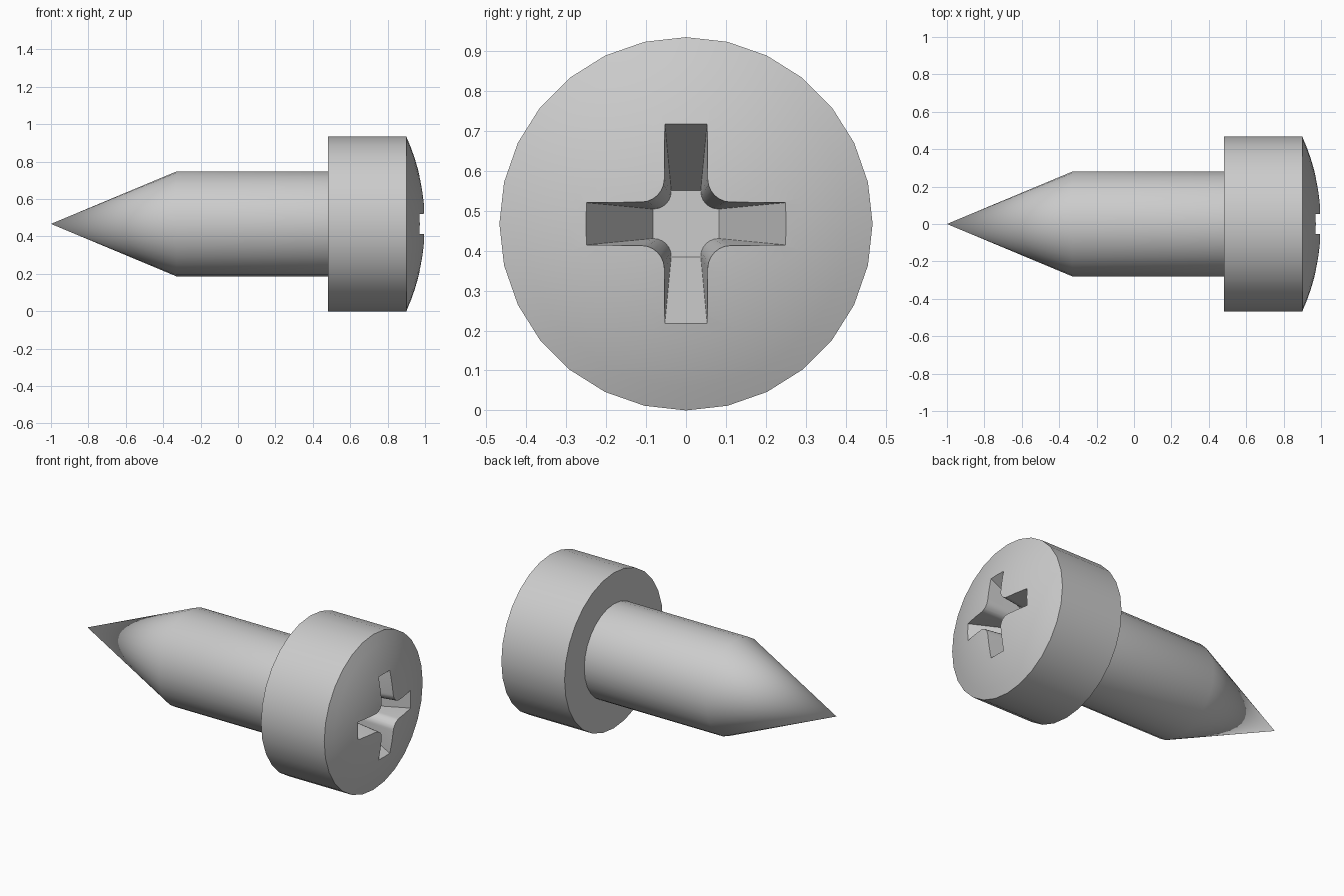
import bpy, bmesh
from math import pi, sin, cos, sqrt
from mathutils import Vector

if "Cube" in bpy.data.objects:
    bpy.data.objects.remove(bpy.data.objects["Cube"])

SIDES = 28
R_HEAD, R_SHAFT = 0.467, 0.28
AXIS_Z = R_HEAD
FLOOR_X, TOP_X = 0.70, 1.05


def finish(bm, name):
    bmesh.ops.recalc_face_normals(bm, faces=bm.faces[:])
    mesh = bpy.data.meshes.new(name)
    bm.to_mesh(mesh)
    bm.free()
    obj = bpy.data.objects.new(name, mesh)
    obj.location.z = AXIS_Z
    bpy.context.collection.objects.link(obj)
    return obj


# Screw body: pointed shank and domed head, revolved around x
profile = [(-1, 0), (-0.33, R_SHAFT), (0.48, R_SHAFT), (0.48, R_HEAD)]
dome_r = (R_HEAD ** 2 + 0.1 ** 2) / 0.2
for i in range(9):
    r = R_HEAD * (1 - i / 8)
    profile.append((1 - dome_r + sqrt(dome_r ** 2 - r ** 2), r))

bm = bmesh.new()
verts = [bm.verts.new((x, 0, r)) for x, r in profile]
edges = [bm.edges.new(pair) for pair in zip(verts, verts[1:])]
bmesh.ops.spin(bm, geom=verts + edges, cent=(0, 0, 0), axis=(1, 0, 0),
               angle=2 * pi, steps=SIDES, use_duplicate=False)
bmesh.ops.remove_doubles(bm, verts=bm.verts[:], dist=1e-4)
screw = finish(bm, "screw_body")


def cross_ring(bm, x, length, half_w, fillet_c):
    """Cross outline with rounded inner corners."""
    ring = []
    rad = fillet_c - half_w
    for q in range(4):
        pts = [(length, half_w)]
        for k in range(7):
            a = -pi / 2 - k * pi / 12
            pts.append((fillet_c + rad * cos(a), fillet_c + rad * sin(a)))
        pts.append((half_w, length))
        c, s = cos(q * pi / 2), sin(q * pi / 2)
        ring += [bm.verts.new((x, c * u - s * v, s * u + c * v)) for u, v in pts]
    return ring


# Tapered cross-shaped drive recess
bm = bmesh.new()
low = cross_ring(bm, FLOOR_X, 0.083, 0.037, 0.081)
high = cross_ring(bm, TOP_X, 0.298, 0.0576, 0.118)
bm.faces.new(low)
bm.faces.new(high)
n = len(low)
for i in range(n):
    j = (i + 1) % n
    bm.faces.new((low[i], low[j], high[j], high[i]))
cutter = finish(bm, "recess_cutter")
cutter.hide_render = True

mod = screw.modifiers.new("drive_recess", 'BOOLEAN')
mod.operation = 'DIFFERENCE'
mod.solver = 'EXACT'
mod.object = cutter
bpy.context.view_layer.objects.active = screw
screw.select_set(True)
bpy.ops.object.modifier_apply(modifier=mod.name)
bpy.data.objects.remove(cutter, do_unlink=True)
bpy.ops.object.shade_smooth_by_angle(angle=pi / 6)
